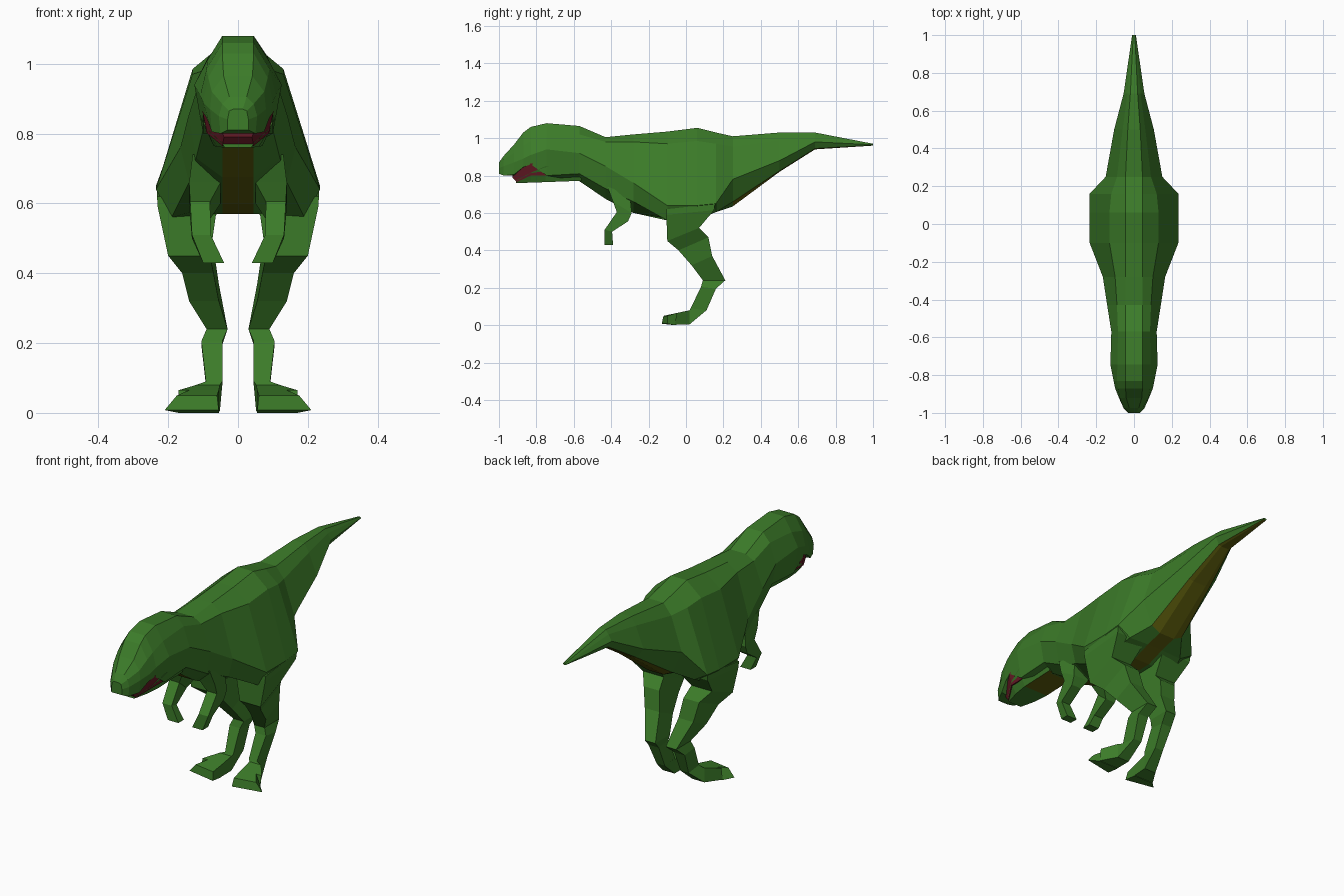
import bpy, bmesh


def material(name, rgb):
    m = bpy.data.materials.new(name)
    m.diffuse_color = (*rgb, 1)
    return m


GREEN = material("green_skin", (0.045, 0.2, 0.022))
OLIVE = material("olive_belly", (0.11, 0.11, 0.004))
RED = material("mouth_red", (0.13, 0.01, 0.018))


def loft(name, rings, mats, paint=None, mirror=False, caps=(True, True)):
    """Skin a list of equal-length rings; paint(i, k) picks the material slot."""
    bm = bmesh.new()
    loops = [[bm.verts.new(p) for p in r] for r in rings]
    n = len(loops[0])
    for i, (a, b) in enumerate(zip(loops, loops[1:])):
        for k in range(n):
            f = bm.faces.new((a[k], a[(k + 1) % n], b[(k + 1) % n], b[k]))
            f.material_index = paint(i, k) if paint else 0
    if caps[0]:
        bm.faces.new(loops[0])
    if caps[1]:
        bm.faces.new(loops[-1])
    if mirror:
        geo = bm.verts[:] + bm.edges[:] + bm.faces[:]
        dup = bmesh.ops.duplicate(bm, geom=geo)["geom"]
        for v in dup:
            if isinstance(v, bmesh.types.BMVert):
                v.co.x *= -1
    bmesh.ops.recalc_face_normals(bm, faces=bm.faces)
    me = bpy.data.meshes.new(name)
    bm.to_mesh(me)
    bm.free()
    for m in mats:
        me.materials.append(m)
    ob = bpy.data.objects.new(name, me)
    bpy.context.collection.objects.link(ob)
    return ob


def section(y, zt, sw, zs, w, zw, lw, zl, zb):
    """Ten-sided body slice: top, shoulder, side, lower flank, belly."""
    half = [(min(.045, sw * .55), zt), (sw, zs), (w, zw), (lw, zl), (min(.045, lw * .6), zb)]
    return [(x, y, z) for x, z in half] + [(-x, y, z) for x, z in reversed(half)]


neck = (-.57, 1.065, .085, 1.02, .12, .92, .10, .81, .77)
rump = (.25, 1.01, .09, .955, .15, .78, .095, .66, .635)

# Head with upper jaw
head = [
    (-1.0, .87, .025, .865, .03, .84, .03, .81, .81),
    (-.975, .905, .045, .885, .055, .85, .05, .80, .80),
    (-.92, .965, .075, .92, .08, .87, .075, .805, .80),
    (-.87, 1.03, .085, .96, .10, .89, .09, .845, .84),
    (-.83, 1.06, .09, .985, .108, .91, .10, .86, .855),
    (-.745, 1.08, .088, 1.01, .125, .94, .10, .80, .80),
    neck]
loft("head", [section(*s) for s in head], [GREEN], caps=(True, False))

# Torso with olive belly
torso = [
    neck,
    (-.43, 1.005, .09, .98, .142, .85, .12, .73, .675),
    (-.28, 1.02, .10, .98, .165, .76, .14, .66, .60),
    (-.10, 1.035, .13, .97, .235, .64, .19, .56, .57),
    (.06, 1.055, .13, .985, .235, .64, .19, .56, .575),
    (.16, 1.03, .12, .97, .235, .65, .16, .605, .61),
    rump]
loft("torso", [section(*s) for s in torso], [GREEN, OLIVE],
     lambda i, k: int(k == 4), caps=(False, False))

# Tail with olive underside
tail = [
    rump,
    (.50, 1.03, .06, .99, .105, .88, .065, .825, .82),
    (.69, 1.03, .035, 1.01, .055, .98, .035, .945, .94),
    (1.0, .97, .008, .968, .01, .965, .008, .962, .96)]
loft("tail", [section(*s) for s in tail], [GREEN, OLIVE],
     lambda i, k: int(3 <= k <= 5), caps=(False, True))


def slab(y, x0, z0, x1, z1):
    return [(x0, y, z0), (x1, y, z1), (-x1, y, z1), (-x0, y, z0)]


# Lower jaw and mouth lining
loft("lower_jaw", [slab(-.91, .038, .76, .045, .772), slab(-.83, .06, .762, .092, .815),
                   slab(-.75, .07, .765, .11, .85), slab(-.56, .07, .772, .10, .86)],
     [GREEN, OLIVE], lambda i, k: int(i == 2 and k == 3))
loft("mouth", [slab(-.928, .04, .79, .045, .803), slab(-.905, .045, .765, .06, .83),
               slab(-.83, .088, .80, .102, .865), slab(-.74, .09, .80, .10, .85)], [RED])


def limb(name, rows):
    """Rows: front (y, z), back (y, z), inner x, outer x."""
    rings = [[(xi, fy, fz), (xo, fy, fz), (xo, by, bz), (xi, by, bz)]
             for fy, fz, by, bz, xi, xo in rows]
    return loft(name, rings, [GREEN], mirror=True)


# Legs from thigh to ankle
limb("legs", [
    (-.105, .62, .155, .65, .06, .232),
    (-.105, .59, .15, .615, .06, .23),
    (-.10, .45, .07, .52, .08, .20),
    (-.04, .40, .12, .47, .07, .16),
    (.03, .32, .14, .37, .055, .14),
    (.09, .24, .21, .24, .03, .09),
    (.08, .205, .16, .195, .045, .105),
    (.025, .09, .11, .08, .045, .092)])

# Splayed feet
limb("feet", [
    (.025, .09, .11, .08, .045, .092),
    (.02, .08, .02, .005, .052, .12),
    (-.05, .065, -.06, .002, .055, .17)])
loft("toes", [
    [(.055, -.05, .065), (.14, -.05, .065), (.17, -.06, 0), (.055, -.06, 0)],
    [(.06, -.12, .05), (.175, -.10, .05), (.21, -.10, .008), (.055, -.13, .008)]],
    [GREEN], mirror=True)

# Small arms
limb("arms", [
    (-.42, .74, -.30, .70, .05, .13),
    (-.39, .66, -.29, .60, .05, .14),
    (-.37, .605, -.31, .555, .08, .137),
    (-.435, .51, -.395, .50, .078, .132),
    (-.435, .43, -.39, .43, .04, .10)])
